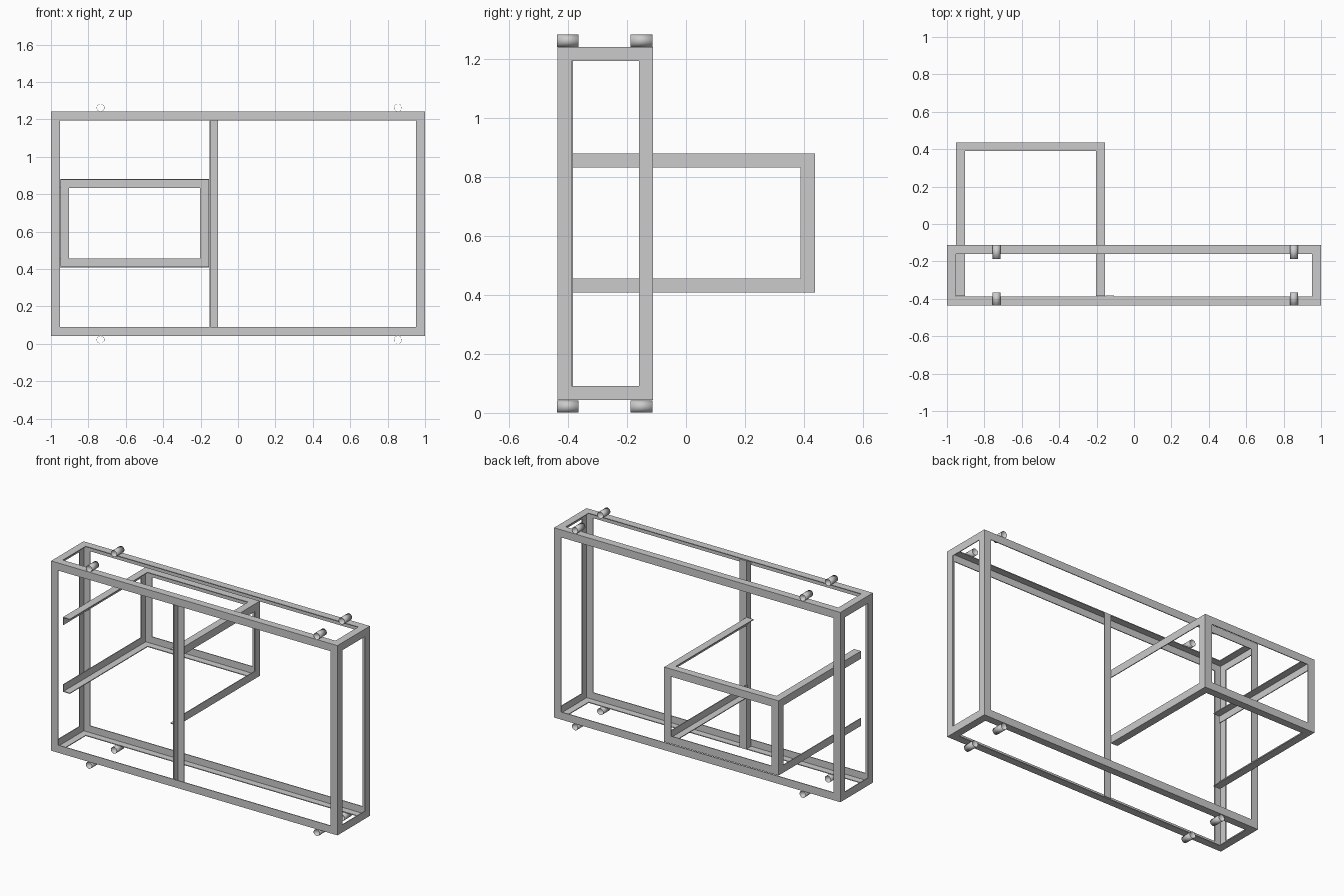
import bpy, bmesh
from mathutils import Vector
from itertools import product

if "Cube" in bpy.data.objects:
    bpy.data.objects.remove(bpy.data.objects["Cube"])

W, T = 0.048, 0.005      # flange width and thickness
AX = [Vector((1, 0, 0)), Vector((0, 1, 0)), Vector((0, 0, 1))]


def finish(name, bm):
    bmesh.ops.recalc_face_normals(bm, faces=bm.faces)
    me = bpy.data.meshes.new(name)
    bm.to_mesh(me)
    bm.free()
    ob = bpy.data.objects.new(name, me)
    bpy.context.collection.objects.link(ob)
    return ob


# L-section bar along its outer corner a-b; flanges run along u and v
def angle_bar(name, a, b, u, v, mitre=(1, 1), w=W):
    a, b = Vector(a), Vector(b)
    d = (b - a).normalized()
    prof = [(0, 0), (w, 0), (w, T), (T, T), (T, w), (0, w)]
    bm = bmesh.new()
    A, B = [], []
    for p, q in prof:
        off = u * p + v * q
        m = max(p, q)
        A.append(bm.verts.new(a + off + d * m * mitre[0]))
        B.append(bm.verts.new(b + off - d * m * mitre[1]))
    for i in range(6):
        j = (i + 1) % 6
        bm.faces.new((A[i], A[j], B[j], B[i]))
    for R in (A, B):
        bm.faces.new((R[0], R[1], R[2], R[3]))
        bm.faces.new((R[0], R[3], R[4], R[5]))
    return finish(name, bm)


# Box cage of mitred angle bars, optionally without its front members
def cage(name, lo, hi, open_front=False):
    ends = (lo, hi)
    for k in range(3):
        i, j = [n for n in range(3) if n != k]
        for si, sj in product((0, 1), repeat=2):
            side = {i: si, j: sj}
            if open_front and side.get(1) == 0:
                continue
            a = Vector([ends[side.get(n, 0)][n] for n in range(3)])
            b = a.copy()
            b[k] = hi[k]
            mitre = (0, 1) if open_front and k == 1 else (1, 1)
            angle_bar(f"{name}_{'xyz'[k]}_bar_{si}{sj}", a, b,
                      AX[i] * (1 - 2 * si), AX[j] * (1 - 2 * sj), mitre)


# Main upright frame and the rear bracket frame
cage("main_frame", (-1, -0.436, 0.043), (1, -0.112, 1.241))
cage("rear_bracket", (-0.952, -0.386, 0.408), (-0.154, 0.437, 0.88), True)

# Front divider post
angle_bar("divider_post", (-0.153, -0.383, 0.048), (-0.153, -0.383, 1.236),
          AX[0], -AX[1], (0, 0), 0.046)


# Hinge tubes above and below the frame
def tube(name, x, y0, y1, z, r=0.0208):
    bm = bmesh.new()
    bmesh.ops.create_cone(bm, cap_ends=False, segments=32, radius1=r,
                          radius2=r, depth=y1 - y0)
    for f in bm.faces:
        f.smooth = True
    ob = finish(name, bm)
    ob.rotation_euler = (1.5707963, 0, 0)
    ob.location = (x, (y0 + y1) / 2, z)
    s = ob.modifiers.new("wall", 'SOLIDIFY')
    s.thickness = 0.001
    s.offset = -1


for x, (y0, y1), z in product((-0.735, 0.855),
                              ((-0.437, -0.365), (-0.188, -0.113)),
                              (0.0215, 1.262)):
    tube("hinge_tube", x, y0, y1, z)
